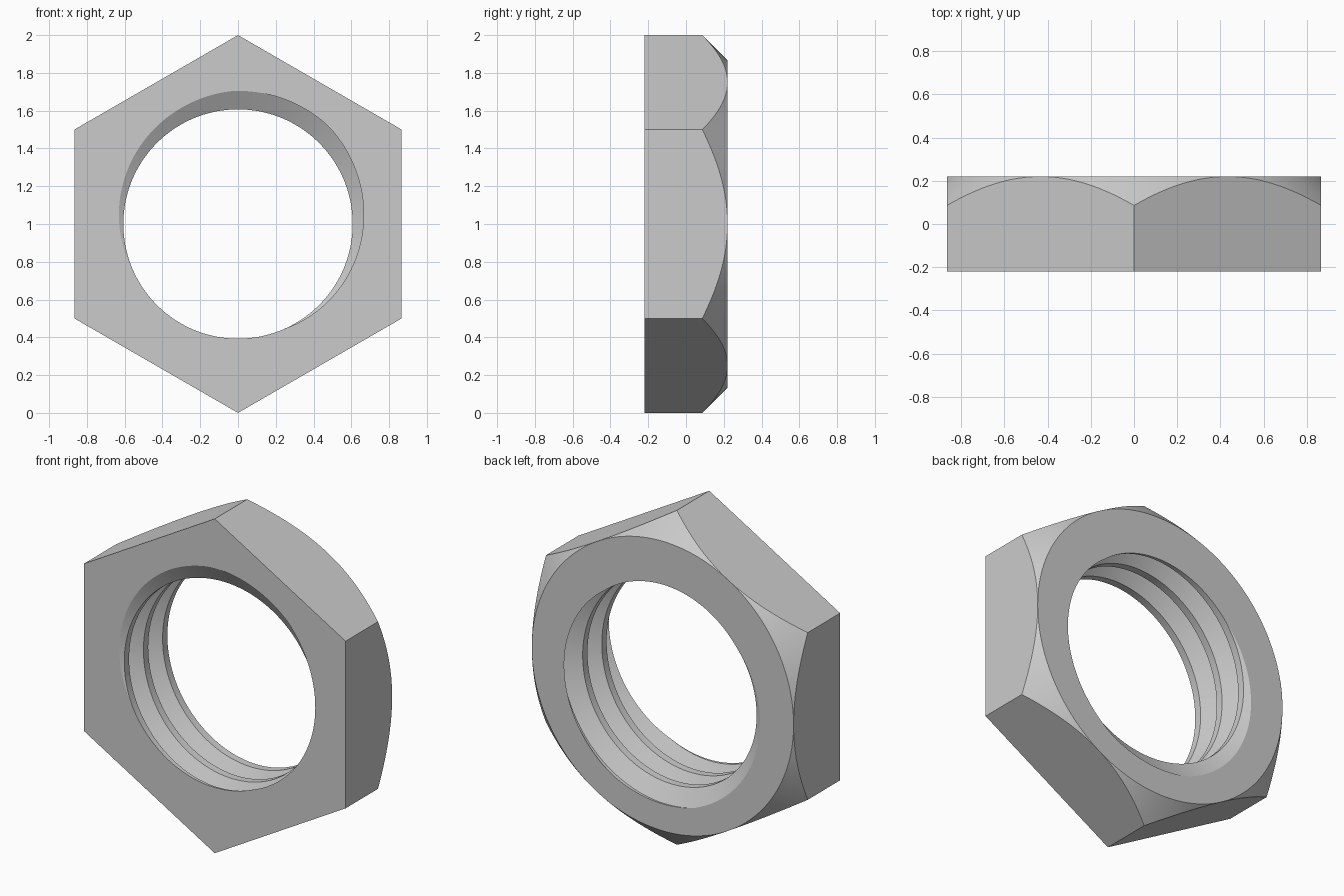
import bpy, bmesh
from math import cos, sin, pi, radians, floor

if "Cube" in bpy.data.objects:
    bpy.data.objects.remove(bpy.data.objects["Cube"])

HALF = 0.22                    # half thickness
FLAT = cos(pi / 6)             # centre to flat, corners lie at 1
MINOR, PITCH = 0.607, 0.181    # thread crest radius and pitch
DEPTH = 0.54 * PITCH
CREST = radians(250)           # where the crest meets the front face
STEPS = 180
# Corners of one thread turn: fraction of the pitch, fraction of the depth
TURN = [(-0.125, 0), (0.125, 0), (0.4375, 1), (0.5625, 1)]


def thread_radius(s):
    """Radius of the trapezoid thread, s turns past a crest centre."""
    d = abs(s - floor(s + 0.5))
    return MINOR + DEPTH * min(1, max(0, (d - 0.125) / 0.3125))


def section(angle):
    """Closed radial cross-section as (radius, y) pairs."""
    off = (angle % (2 * pi + 1e-6) - CREST) / (2 * pi)
    corner = FLAT / cos((angle + pi / 6) % (pi / 3) - pi / 6)
    pts = []
    # threaded bore from front to back, trimmed by both end faces
    for turn in range(-2, 6):
        for frac, _ in TURN:
            y = (turn + frac - off) * PITCH - HALF
            y = min(HALF, max(-HALF, y))
            pts.append((thread_radius((y + HALF) / PITCH + off), y))
    # back rim, chamfer edge and front edge of the hexagon
    pts += [(FLAT, HALF), (corner, HALF - (corner - FLAT)), (corner, -HALF)]
    return pts


# Hexagonal body with threaded bore and chamfered back
bm = bmesh.new()
columns = []
for i in range(STEPS + 1):
    a = 2 * pi * i / STEPS
    columns.append([bm.verts.new((r * cos(a), y, 1 + r * sin(a)))
                    for r, y in section(a)])
for c0, c1 in zip(columns, columns[1:]):
    n = len(c0)
    for j in range(n):
        k = (j + 1) % n
        bm.faces.new((c0[j], c0[k], c1[k], c1[j]))
bmesh.ops.remove_doubles(bm, verts=bm.verts[:], dist=1e-5)
bmesh.ops.recalc_face_normals(bm, faces=bm.faces[:])

mesh = bpy.data.meshes.new("hex_nut")
bm.to_mesh(mesh)
bm.free()
nut = bpy.data.objects.new("hex_nut", mesh)
bpy.context.collection.objects.link(nut)

# Plain grey metal
mat = bpy.data.materials.new("light_grey")
mat.use_nodes = True
mat.diffuse_color = (0.6, 0.6, 0.6, 1)
mat.node_tree.nodes["Principled BSDF"].inputs["Base Color"].default_value = mat.diffuse_color
mesh.materials.append(mat)

bpy.ops.object.select_all(action="DESELECT")
nut.select_set(True)
bpy.context.view_layer.objects.active = nut
bpy.ops.object.shade_smooth_by_angle(angle=radians(25))
